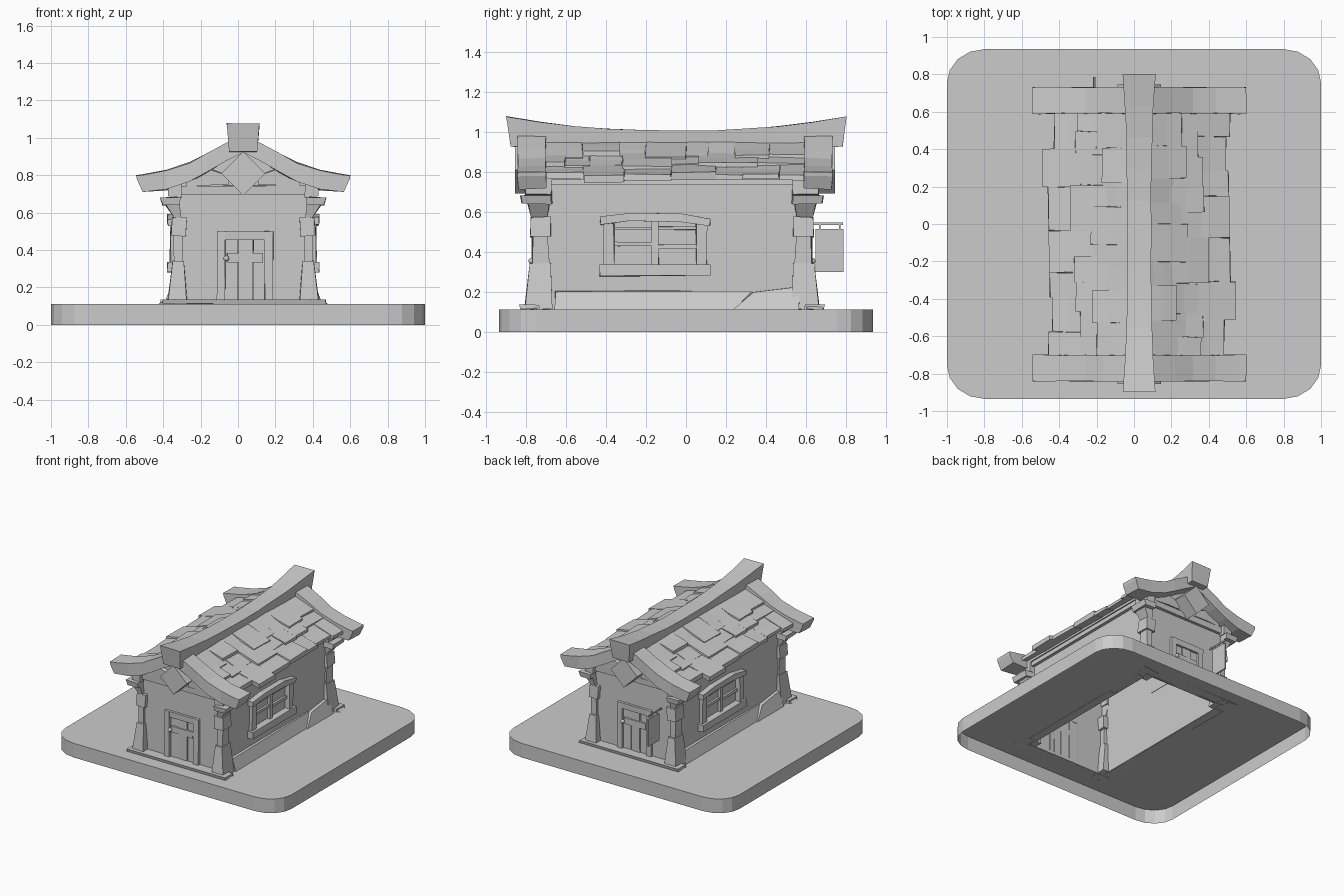
import bpy, bmesh, math, random

if "Cube" in bpy.data.objects:
    bpy.data.objects.remove(bpy.data.objects["Cube"])

random.seed(11)
CX, CY = 0.028, -0.055      # centre of the roof; the two halves are 180 degree turns
WALL_CY = -0.07             # centre of end walls and posts


def loft(*rings):
    """Closed solid through rings of equal point count."""
    n = len(rings[0])
    verts = [p for r in rings for p in r]
    faces = [tuple(range(n)), tuple(range(len(verts) - n, len(verts)))]
    for k in range(len(rings) - 1):
        for i in range(n):
            a, b = k * n + i, k * n + (i + 1) % n
            faces.append((a, b, b + n, a + n))
    return verts, faces


def rect(u0, u1, v0, v1, z):
    return [(u0, v0, z), (u1, v0, z), (u1, v1, z), (u0, v1, z)]


def box(u0, u1, v0, v1, z0, z1):
    return loft(rect(u0, u1, v0, v1, z0), rect(u0, u1, v0, v1, z1))


def strip(pts, v0, v1):
    """pts = (u, bottom z, top z), swept between v0 and v1."""
    return loft(*[[(u, v0, t), (u, v1, t), (u, v1, b), (u, v0, b)] for u, b, t in pts])


def part(name, solids, turn=True, mirror=False, jitter=0.0, cy=CY):
    """Object from solids, optionally mirrored across u and repeated by a half turn."""
    signs = [(1, 1)]
    if mirror:
        signs.append((-1, 1))
    if turn:
        signs += [(-a, -b) for a, b in signs]
    bm = bmesh.new()
    for verts, faces in solids:
        verts = [[c + random.uniform(-jitter, jitter) for c in p] for p in verts]
        for a, b in signs:
            vs = [bm.verts.new((CX + a * x, cy + b * y, z)) for x, y, z in verts]
            for f in faces:
                bm.faces.new([vs[i] for i in f])
    bmesh.ops.recalc_face_normals(bm, faces=bm.faces)
    me = bpy.data.meshes.new(name)
    bm.to_mesh(me)
    bm.free()
    ob = bpy.data.objects.new(name, me)
    bpy.context.collection.objects.link(ob)
    return ob


# base tray: rounded slab, open underneath, with an opening under the house
outline = []
for k, (sx, sy) in enumerate([(1, 1), (-1, 1), (-1, -1), (1, -1)]):
    for i in range(5):
        a = math.radians(90 * k + 22.5 * i)
        outline.append((sx * 0.8 + 0.2 * math.cos(a) - CX, sy * 0.755 + 0.18 * math.sin(a) - CY))
base = part("base", [loft([(x, y, 0) for x, y in outline], [(x, y, 0.113) for x, y in outline])], turn=False)
cutter = part("base_opening_cutter", [box(-0.345, 0.345, -0.665, 0.665, -0.1, 0.3)], turn=False, cy=WALL_CY)
cutter.hide_render = True
mod = base.modifiers.new("opening", 'BOOLEAN')
mod.operation = 'DIFFERENCE'
mod.object = cutter
bpy.context.view_layer.objects.active = base
bpy.ops.object.modifier_apply(modifier=mod.name)
bpy.data.objects.remove(cutter)
bm = bmesh.new()
bm.from_mesh(base.data)
inner = [f for f in bm.faces if f.normal.z < -0.5 or
         (abs(f.normal.z) < 0.5 and abs(f.calc_center_median().x) < 0.5
          and abs(f.calc_center_median().y) < 0.8)]
bmesh.ops.delete(bm, geom=inner, context='FACES')
bm.to_mesh(base.data)
bm.free()

# roof slope height, concave like a sagging sheet
SLOPE = [(0.0, 0.975), (0.1, 0.925), (0.2, 0.875), (0.3, 0.833), (0.4, 0.797), (0.55, 0.755)]


def roof_z(u):
    for (a, za), (b, zb) in zip(SLOPE, SLOPE[1:]):
        if u <= b:
            return za + (zb - za) * (u - a) / (b - a)
    return SLOPE[-1][1]


# side walls with window openings (window centre v = WC)
WC = -0.10
W0, W1 = WC - 0.225, WC + 0.225
I, O = 0.345, 0.36
part("side_walls", [
    box(I, O, -0.675, W0, 0.11, 0.79), box(I, O, W1, 0.655, 0.11, 0.79),
    box(I, O, W0, W1, 0.11, 0.33), box(I, O, W0, W1, 0.56, 0.79)])

# end walls with door opening and gable
F, B = -0.68, -0.665
part("end_walls", [
    box(-O, -0.115, F, B, 0.11, 0.70), box(0.13, O, F, B, 0.11, 0.70),
    box(-0.115, 0.13, F, B, 0.47, 0.70),
    strip([(-O, 0.70, 0.79), (0, 0.70, 0.95), (O, 0.70, 0.79)], F, B)], cy=WALL_CY)

# wall beams under the eaves and across the gables
part("eave_beams", [box(0.35, 0.385, -0.62, 0.62, 0.735, 0.78)], jitter=0.002)
part("gable_tie_beams", [box(-0.37, 0.37, -0.705, -0.67, 0.70, 0.745)], jitter=0.004, cy=WALL_CY)
part("gable_braces", [
    strip([(0.08, 0.745, 0.80), (0.17, 0.75, 0.83), (0.30, 0.745, 0.79)], -0.71, -0.67)],
    mirror=True, jitter=0.004, cy=WALL_CY)

# stone plinth along the sides, stepped slab at the ends
part("plinth_stones", [
    loft(rect(0.35, 0.415, -0.60, 0.30, 0.11), rect(0.35, 0.375, -0.60, 0.38, 0.205)),
    loft(rect(0.35, 0.425, 0.29, 0.62, 0.11), [(0.35, 0.39, 0.195), (0.385, 0.39, 0.195),
                                               (0.38, 0.62, 0.225), (0.35, 0.62, 0.225)])], jitter=0.005)
part("doorstep_slabs", [box(-0.43, 0.44, -0.76, -0.665, 0.112, 0.138)], jitter=0.004, cy=WALL_CY)

# corner posts: stacked hewn blocks flaring outward into a bracket
part("corner_posts", [
    loft(rect(0.30, 0.405, -0.74, -0.60, 0.11), rect(0.32, 0.38, -0.71, -0.61, 0.345)),
    loft(rect(0.32, 0.375, -0.698, -0.615, 0.33), rect(0.325, 0.375, -0.695, -0.62, 0.49)),
    loft(rect(0.31, 0.39, -0.705, -0.61, 0.475), rect(0.305, 0.38, -0.71, -0.61, 0.575)),
    loft(rect(0.33, 0.365, -0.70, -0.62, 0.57), rect(0.34, 0.42, -0.725, -0.61, 0.65)),
    loft(rect(0.34, 0.43, -0.75, -0.60, 0.64), rect(0.34, 0.445, -0.755, -0.60, 0.685)),
    box(0.33, 0.405, -0.735, -0.60, 0.685, 0.775),
    loft(rect(0.37, 0.45, -0.755, -0.67, 0.112), rect(0.37, 0.42, -0.74, -0.68, 0.135))],
    mirror=True, jitter=0.005, cy=WALL_CY)

# windows: sill, arched lintel, jambs, bars and pane
part("window_panes", [box(0.348, 0.353, W0, W1, 0.32, 0.57)])
part("window_frames", [
    box(0.35, 0.405, WC - 0.275, WC + 0.275, 0.28, 0.335),
    loft(*[[(0.35, v, z), (0.405, v, z), (0.405, v, z + h), (0.35, v, z + h)]
           for v, z, h in [(WC - 0.275, 0.535, 0.04), (WC - 0.13, 0.552, 0.042),
                           (WC + 0.13, 0.552, 0.042), (WC + 0.275, 0.53, 0.038)]]),
    box(0.35, 0.39, WC - 0.258, WC - 0.205, 0.33, 0.545),
    box(0.35, 0.39, WC + 0.205, WC + 0.258, 0.33, 0.545)], jitter=0.004)
part("window_bars", [
    box(0.35, 0.375, WC - 0.018, WC + 0.018, 0.33, 0.56),
    box(0.35, 0.37, W0, WC, 0.43, 0.452), box(0.35, 0.37, WC, W1, 0.415, 0.437),
    box(0.35, 0.365, W0, W1, 0.51, 0.525)], jitter=0.002)

# doors: frame, planks, rail and round knob
part("door_frames", [
    box(-0.14, -0.097, -0.70, -0.665, 0.13, 0.50), box(0.115, 0.16, -0.70, -0.665, 0.13, 0.50),
    box(-0.097, 0.115, -0.70, -0.665, 0.455, 0.50)], jitter=0.002, cy=WALL_CY)
part("door_planks", [
    box(-0.097, -0.03, -0.68, -0.665, 0.115, 0.455), box(-0.026, 0.05, -0.685, -0.665, 0.115, 0.455),
    box(0.054, 0.115, -0.68, -0.665, 0.115, 0.455),
    box(-0.085, 0.105, -0.693, -0.67, 0.335, 0.385)], jitter=0.002, cy=WALL_CY)
for s in (1, -1):
    bpy.ops.mesh.primitive_uv_sphere_add(segments=12, ring_count=8, radius=0.015,
                                         location=(CX - s * 0.09, WALL_CY - s * 0.702, 0.355))
    bpy.context.object.name = "door_knob"
    bpy.ops.object.shade_smooth_by_angle()

# roof slab
part("roof_slab", [strip([(-u, z - 0.035, z) for u, z in reversed(SLOPE[1:-1])] +
                         [(u, z - 0.035, z) for u, z in SLOPE[:-1]], -0.66, 0.66)], turn=False)

# uneven shingles in overlapping rows
shingles = []
for u0, u1 in [(0.06, 0.24), (0.16, 0.36), (0.28, 0.50)]:
    v = -0.655
    while v < 0.64:
        v2 = v + random.uniform(0.10, 0.25)
        if 0.655 - v2 < 0.08:
            v2 = 0.655
        end = u1 + random.uniform(-0.05, 0.03)
        lift = random.uniform(0.006, 0.03)
        mid = (u0 + end) / 2
        shingles.append(strip([(u0, roof_z(u0) - 0.02, roof_z(u0) + 0.003),
                               (mid, roof_z(mid) - 0.02, roof_z(mid) + 0.6 * lift),
                               (end, roof_z(end) - 0.015, roof_z(end) + lift)], v, v2))
        v = v2
part("roof_shingles", shingles, jitter=0.004)

# curved barge boards at both ends
BARGE = [(0.0, 0.925, 1.0), (0.08, 0.885, 0.975), (0.19, 0.815, 0.915), (0.29, 0.765, 0.868),
         (0.41, 0.722, 0.828), (0.535, 0.715, 0.803), (0.572, 0.775, 0.797)]
part("barge_boards", [strip(BARGE, -0.785, -0.645)], mirror=True, jitter=0.004)


# diamond ornament on the gables
def diamond(r, v):
    return [(0, v, 0.81 + r), (r, v, 0.81), (0, v, 0.81 - r), (-r, v, 0.81)]


part("gable_diamonds", [loft(diamond(0.117, -0.80), diamond(0.117, -0.66))])

# sagging ridge beam with flared ends
ridge = []
for i in range(-5, 6):
    t = i / 5
    z = 1.005 + 0.072 * abs(t) ** 2.2
    w = 0.064 + 0.024 * abs(t) ** 3
    h = 0.09 + 0.06 * t * t
    ridge.append([(-w, 0.85 * t + 0.008, z), (w, 0.85 * t + 0.008, z),
                  (w * 0.85, 0.83 * t + 0.008, z - h), (-w * 0.85, 0.83 * t + 0.008, z - h)])
part("ridge_beam", [loft(*ridge)], turn=False, jitter=0.002)

# hanging sign beside the back door
part("sign_bracket", [
    box(-0.245, -0.237, 0.64, 0.84, 0.535, 0.546),
    box(-0.243, -0.239, 0.72, 0.726, 0.51, 0.54), box(-0.243, -0.239, 0.82, 0.826, 0.51, 0.54)], turn=False)
part("sign_board", [box(-0.247, -0.235, 0.703, 0.842, 0.30, 0.515)], turn=False)
